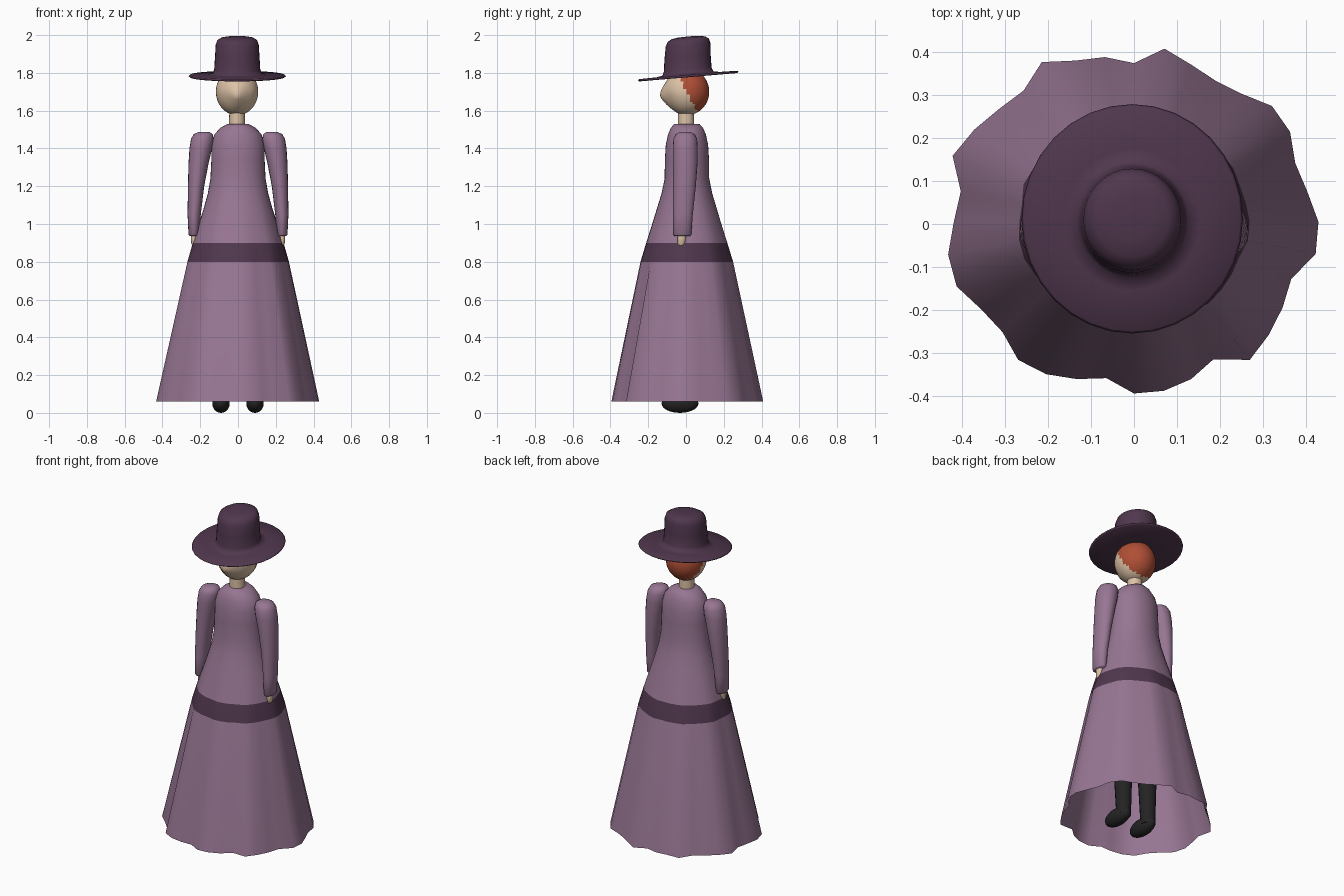
import bpy, bmesh
from math import sin, cos, pi, radians

cube = bpy.data.objects.get("Cube")
if cube:
    bpy.data.objects.remove(cube, do_unlink=True)


def material(name, rgb):
    mat = bpy.data.materials.new(name)
    mat.use_nodes = True
    mat.diffuse_color = (*rgb, 1)
    mat.node_tree.nodes["Principled BSDF"].inputs["Base Color"].default_value = (*rgb, 1)
    return mat


mauve = material("mauve cloth", (0.31, 0.18, 0.29))
plum = material("dark plum", (0.08, 0.038, 0.075))
skin = material("pale skin", (0.72, 0.54, 0.38))
ginger = material("ginger hair", (0.43, 0.078, 0.036))
black = material("black leather", (0.017, 0.017, 0.018))


def finish(name, bm, mats, angle=180):
    mesh = bpy.data.meshes.new(name)
    bm.to_mesh(mesh)
    bm.free()
    for mat in mats:
        mesh.materials.append(mat)
    obj = bpy.data.objects.new(name, mesh)
    bpy.context.collection.objects.link(obj)
    bpy.ops.object.select_all(action='DESELECT')
    obj.select_set(True)
    bpy.context.view_layer.objects.active = obj
    if angle == 180:
        bpy.ops.object.shade_smooth()
    else:
        bpy.ops.object.shade_smooth_by_angle(angle=radians(angle))
    return obj


def loft(rings, segments, cap_start=True, cap_end=True, fold=None):
    """Skin elliptical rings (z, centre x, centre y, radius x, radius y)."""
    bm = bmesh.new()
    loops = []
    for z, cx, cy, rx, ry in rings:
        loop = []
        for i in range(segments):
            a = 2 * pi * i / segments
            k = fold(i, z) if fold else 1
            loop.append(bm.verts.new((cx + rx * k * cos(a), cy + ry * k * sin(a), z)))
        loops.append(loop)
    for low, high in zip(loops, loops[1:]):
        for i in range(segments):
            j = (i + 1) % segments
            bm.faces.new((low[i], low[j], high[j], high[i]))
    if cap_start:
        bm.faces.new(loops[0][::-1])
    if cap_end:
        bm.faces.new(loops[-1])
    return bm


# Dress: one open-bottomed shell whose folds fade out towards the waist
hem_radii = [43, 41, 40, 42, 42, 39, 38, 39, 41, 37, 39, 40,
             43, 40, 41, 43, 45, 41, 42, 44, 44, 41, 40, 42,
             41, 39, 37, 40, 40, 39, 37, 42, 41, 40, 39, 43]
HEM, WAIST = 0.06, 1.2


def hem_fold(i, z):
    fade = max(0, (WAIST - z) / (WAIST - HEM))
    return 1 + fade * (hem_radii[i] / 41 - 1)


dress_profile = [
    (HEM, .41, .41), (.8, .265, .248), (.9, .238, .217), (1, .207, .185),
    (1.08, .182, .16), (1.16, .16, .135), (1.24, .146, .118), (1.34, .141, .117),
    (1.42, .14, .112), (1.475, .125, .1), (1.51, .092, .085), (1.53, .055, .066)]
bm = loft([(z, 0, .005, rx, ry) for z, rx, ry in dress_profile],
          len(hem_radii), cap_start=False, fold=hem_fold)
for face in bm.faces:
    if .8 < face.calc_center_median().z < .9:
        face.material_index = 1
finish("dress", bm, [mauve, plum], 60)

# Sleeves, hands, legs and shoes for both sides
sleeve_rings = [
    (.937, .233, -.02, .024, .042), (.945, .234, -.02, .028, .048),
    (1.05, .232, -.016, .035, .052), (1.2, .222, -.008, .043, .06),
    (1.32, .209, -.004, .053, .065), (1.4, .197, -.004, .06, .066),
    (1.45, .189, -.004, .06, .063), (1.476, .184, -.004, .05, .05),
    (1.488, .18, -.004, .027, .027)]
hand_rings = [
    (.882, .232, -.025, .008, .012), (.895, .233, -.025, .014, .02),
    (.925, .234, -.023, .016, .023), (.96, .234, -.02, .016, .024)]
leg_rings = [(.04, .088, .015, .04, .042), (.3, .088, .01, .05, .052),
             (.85, .08, .005, .065, .068)]


def side_rings(rings, side):
    return [(z, cx * side, cy, rx, ry) for z, cx, cy, rx, ry in rings]


for side, label in ((1, "left"), (-1, "right")):
    finish(label + "_sleeve", loft(side_rings(sleeve_rings, side), 20), [mauve], 60)
    finish(label + "_hand", loft(side_rings(hand_rings, side), 10), [skin], 60)
    finish(label + "_leg", loft(side_rings(leg_rings, side), 16), [black], 60)
    bm = bmesh.new()
    bmesh.ops.create_uvsphere(bm, u_segments=20, v_segments=12, radius=1)
    for v in bm.verts:
        v.co = (side * .09 + v.co.x * .046, -.032 + v.co.y * .098, .05 + v.co.z * .05)
    finish(label + "_shoe", bm, [black])

# Neck
finish("neck", loft([(1.5, -.005, 0, .043, .043), (1.64, -.005, 0, .04, .043)], 20), [skin], 60)

# Head: egg shape with a pointed nose, hair painted on the back
bm = bmesh.new()
bmesh.ops.create_uvsphere(bm, u_segments=40, v_segments=28, radius=1)
for v in bm.verts:
    x, y, z = v.co
    jaw = 1 - .12 * max(0, -z) * max(0, -y)
    nose = .026 * max(0, 1 - abs(x) / .5) * max(0, 1 - abs(z + .2) / .6) if y < 0 else 0
    v.co = (-.005 + x * .112 * jaw, .003 + y * .12 * jaw - nose, 1.7 + z * .124)
for face in bm.faces:
    c = face.calc_center_median()
    if c.y > -.035 + (1.775 - c.z) * .52:
        face.material_index = 1
finish("head", bm, [skin, ginger])

# Hat: wide thin brim and rounded crown, tipped slightly forward
hat_profile = [
    (-.004, 0, .1), (-.006, 0, .25), (0, 0, .258), (.006, 0, .252), (.008, 0, .16),
    (.014, 0, .13), (.035, 0, .122), (.1, .005, .118), (.165, .013, .114),
    (.19, .016, .105), (.202, .018, .085), (.208, .018, .05), (.209, .018, .01)]
bm = loft([(z, 0, cy, r, r * 1.04) for z, cy, r in hat_profile], 32)
hat = finish("hat", bm, [plum])
hat.location = (-.004, .012, 1.783)
hat.rotation_euler.x = radians(4.9)
